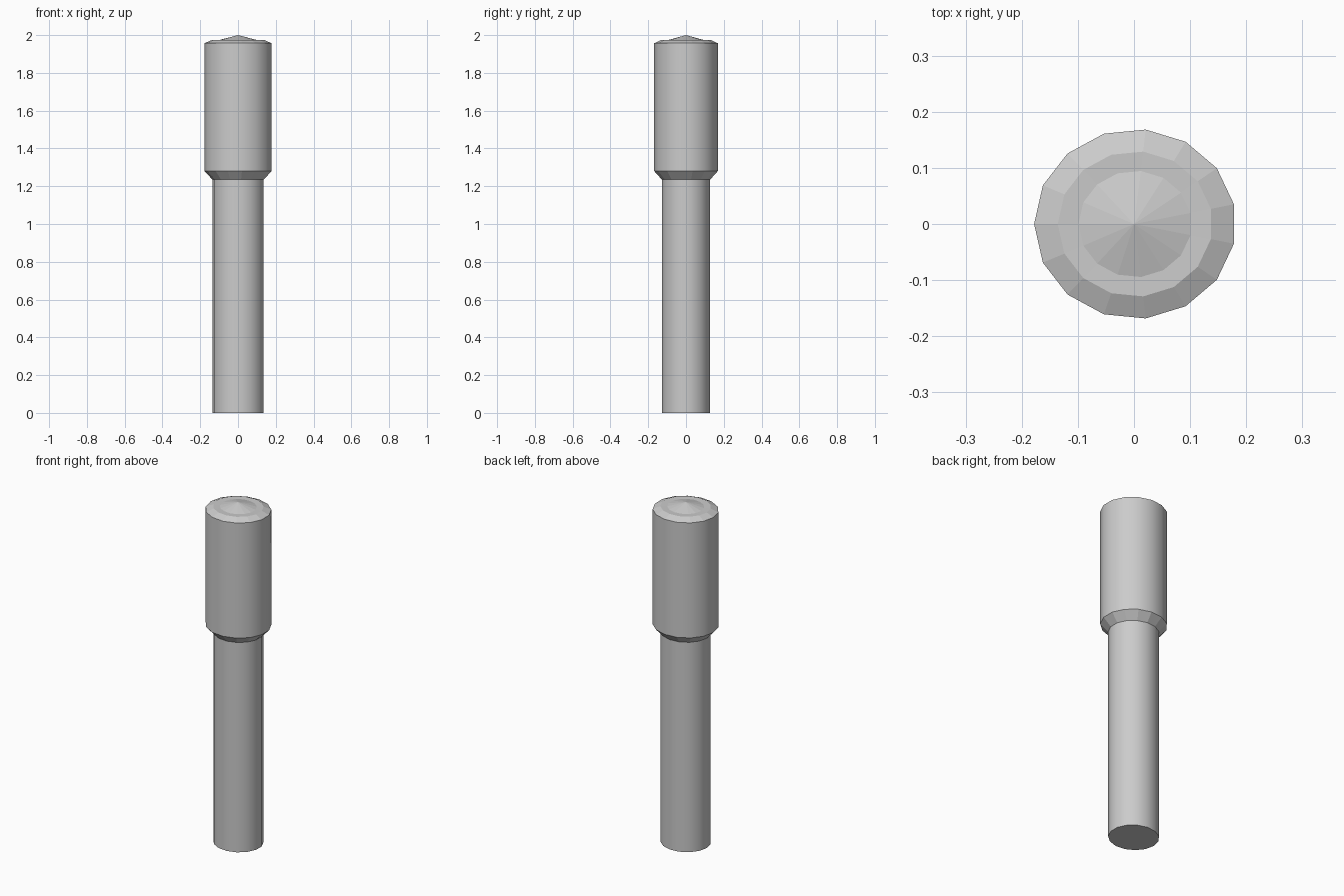
import bpy, bmesh, math

if "Cube" in bpy.data.objects:
    bpy.data.objects.remove(bpy.data.objects["Cube"])

SIDES = 15
SQUASH = 0.94          # slightly oval section
SHIFT = 0.002          # keeps the odd-sided section centred on x

grey = bpy.data.materials.new("plain_grey")
grey.diffuse_color = (0.6, 0.6, 0.6, 1)
grey.use_nodes = True
grey.node_tree.nodes["Principled BSDF"].inputs["Base Color"].default_value = grey.diffuse_color


def ring(bm, r, z):
    verts = []
    for i in range(SIDES):
        a = math.pi + 2 * math.pi * i / SIDES
        verts.append(bm.verts.new((r * math.cos(a) + SHIFT, r * SQUASH * math.sin(a), z)))
    return verts


# Lathe profile: shaft, flare, thick grip, chamfer, flat rim (radius, height)
profile = [(0.137, 0), (0.137, 1.235), (0.18, 1.28), (0.18, 1.957),
           (0.138, 1.975), (0.101, 1.974)]

bm = bmesh.new()
rings = [ring(bm, r, z) for r, z in profile]
bm.faces.new(list(reversed(rings[0])))
for k in range(len(rings) - 1):
    lo, hi = rings[k], rings[k + 1]
    for i in range(SIDES):
        j = (i + 1) % SIDES
        f = bm.faces.new((lo[i], lo[j], hi[j], hi[i]))
        f.smooth = k in (0, 2)      # only the straight walls are smooth

# Shallow pointed cap
tip = bm.verts.new((0, 0, 2.0))
for i in range(SIDES):
    bm.faces.new((rings[-1][i], rings[-1][(i + 1) % SIDES], tip))

bmesh.ops.recalc_face_normals(bm, faces=bm.faces)
mesh = bpy.data.meshes.new("stepped_rod")
bm.to_mesh(mesh)
bm.free()
mesh.materials.append(grey)
rod = bpy.data.objects.new("stepped_rod", mesh)
bpy.context.collection.objects.link(rod)
